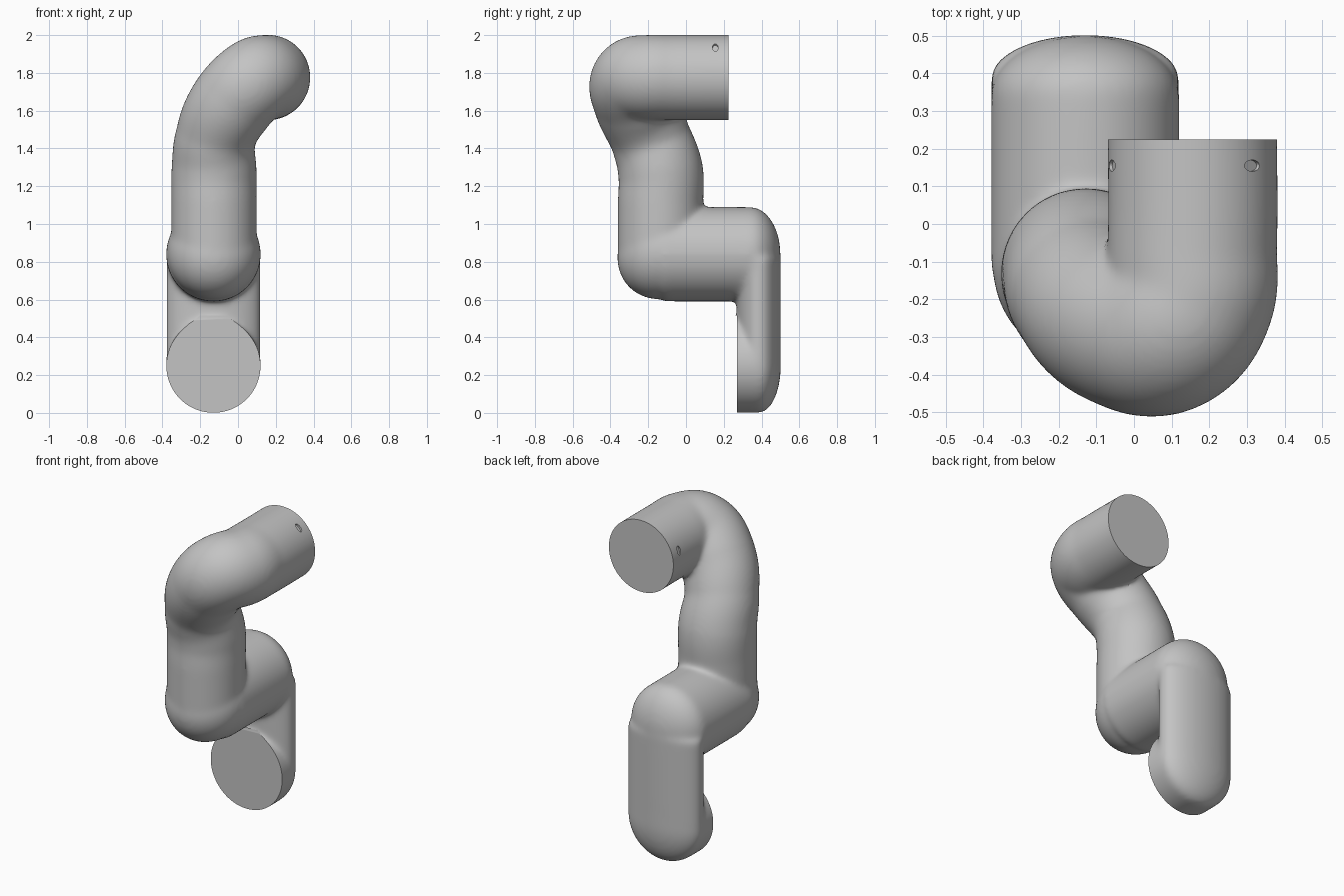
import bpy
from math import radians, cos, sin
from mathutils import Vector

cube = bpy.data.objects.get("Cube")
if cube:
    bpy.data.objects.remove(cube, do_unlink=True)

grey = bpy.data.materials.new("plain_grey")
grey.use_nodes = True
grey.diffuse_color = (0.55, 0.55, 0.55, 1)
grey.node_tree.nodes["Principled BSDF"].inputs["Base Color"].default_value = (0.55, 0.55, 0.55, 1)

AXIS_X = -0.13      # centre line of the lower tubes
R = 0.25            # lower tube radius
TOP = Vector((0.155, 0, 1.775))   # centre line of the upper outlet
R_TOP = 0.226


def named(name):
    bpy.context.object.name = name
    return bpy.context.object


def ellipsoid(name, loc, scale, tilt=0):
    bpy.ops.mesh.primitive_uv_sphere_add(segments=64, ring_count=32, location=loc, rotation=(tilt, 0, 0))
    bpy.context.object.scale = scale
    return named(name)


def tube_y(name, z, y0, y1):
    bpy.ops.mesh.primitive_cylinder_add(vertices=96, radius=R, depth=y1 - y0,
                                        location=(AXIS_X, (y0 + y1) / 2, z),
                                        rotation=(radians(90), 0, 0))
    return named(name)


def box(name, low, high):
    low, high = Vector(low), Vector(high)
    bpy.ops.mesh.primitive_cube_add(size=1, location=(low + high) / 2)
    bpy.context.object.scale = high - low
    return named(name)


# Lower link: flattened oval column with rounded ends and a round inlet
parts = [
    ellipsoid("link_bottom", (AXIS_X, 0.385, 0.25), (R, 0.117, R)),
    ellipsoid("link_top", (AXIS_X, 0.34, 0.84), (R, 0.16, R)),
    tube_y("inlet", 0.25, 0.2, 0.385),
    tube_y("cross_tube", 0.84, -0.12, 0.34),
    ellipsoid("elbow", (AXIS_X, -0.115, 0.85), (0.245, 0.235, 0.262), radians(-45)),
]
bpy.ops.mesh.primitive_cylinder_add(vertices=96, radius=1, depth=0.57, location=(AXIS_X, 0.385, 0.535))
bpy.context.object.scale = (R, 0.117, 1)
parts.append(named("link_column"))

# Upper pipe: rises, bends forward and sideways, then turns to the back
path = [
    (-0.127, -0.135, 0.84, 1), (-0.127, -0.135, 1.1, 1), (-0.127, -0.135, 1.28, 1),
    (-0.118, -0.19, 1.46, 0.94), (-0.03, -0.262, 1.64, 1), (0.09, -0.275, 1.76, 1),
    (0.15, -0.19, 1.775, 1), (0.155, -0.08, 1.775, 1), (0.155, 0.3, 1.775, 1),
]
curve = bpy.data.curves.new("upper_pipe", "CURVE")
curve.dimensions = "3D"
curve.bevel_depth = R_TOP
curve.bevel_resolution = 20
curve.resolution_u = 12
curve.use_fill_caps = True
spline = curve.splines.new("BEZIER")
spline.bezier_points.add(len(path) - 1)
for point, (x, y, z, width) in zip(spline.bezier_points, path):
    point.co = (x, y, z)
    point.radius = width
    point.handle_left_type = point.handle_right_type = "AUTO"
pipe = bpy.data.objects.new("upper_pipe", curve)
bpy.context.collection.objects.link(pipe)
bpy.ops.object.select_all(action="DESELECT")
pipe.select_set(True)
bpy.context.view_layer.objects.active = pipe
bpy.ops.object.convert(target="MESH")
pipe = bpy.context.view_layer.objects.active

# Merge all tubes into one body with soft fillets
for part in parts:
    part.select_set(True)
bpy.ops.object.join()
body = bpy.context.view_layer.objects.active
body.name = "bent_pipe_body"
remesh = body.modifiers.new("merge", "REMESH")
remesh.mode = "VOXEL"
remesh.voxel_size = 0.012
soften = body.modifiers.new("soften", "SMOOTH")
soften.factor = 0.5
soften.iterations = 22

# Cutters: flat inlet and outlet faces, and two small oval holes near the outlet
cutters = [
    box("inlet_cutter", (-0.6, 0.0, -0.1), (0.4, 0.27, 0.515)),
    box("outlet_cutter", (-0.3, 0.225, 1.4), (0.6, 0.5, 2.2)),
]
for degrees in (45, 163):
    a = radians(degrees)
    out = Vector((cos(a), 0, sin(a)))
    bpy.ops.mesh.primitive_cylinder_add(vertices=24, radius=1, depth=0.04,
                                        location=TOP + out * (R_TOP + 0.008) + Vector((0, 0.155, 0)),
                                        rotation=(0, radians(90) - a, 0))
    bpy.context.object.scale = (0.028, 0.015, 1)
    cutters.append(named("hole_cutter"))
for cutter in cutters:
    cutter.hide_render = True
    cut = body.modifiers.new("cut", "BOOLEAN")
    cut.operation = "DIFFERENCE"
    cut.object = cutter

# Apply everything, then drop the cutters
bpy.context.view_layer.update()
result = body.evaluated_get(bpy.context.evaluated_depsgraph_get())
mesh = bpy.data.meshes.new_from_object(result)
body.modifiers.clear()
body.data = mesh
for cutter in cutters:
    bpy.data.objects.remove(cutter, do_unlink=True)
mesh.materials.clear()
mesh.materials.append(grey)
for face in mesh.polygons:
    face.material_index = 0

bpy.ops.object.select_all(action="DESELECT")
body.select_set(True)
bpy.context.view_layer.objects.active = body
bpy.ops.object.shade_smooth_by_angle(angle=radians(40))
